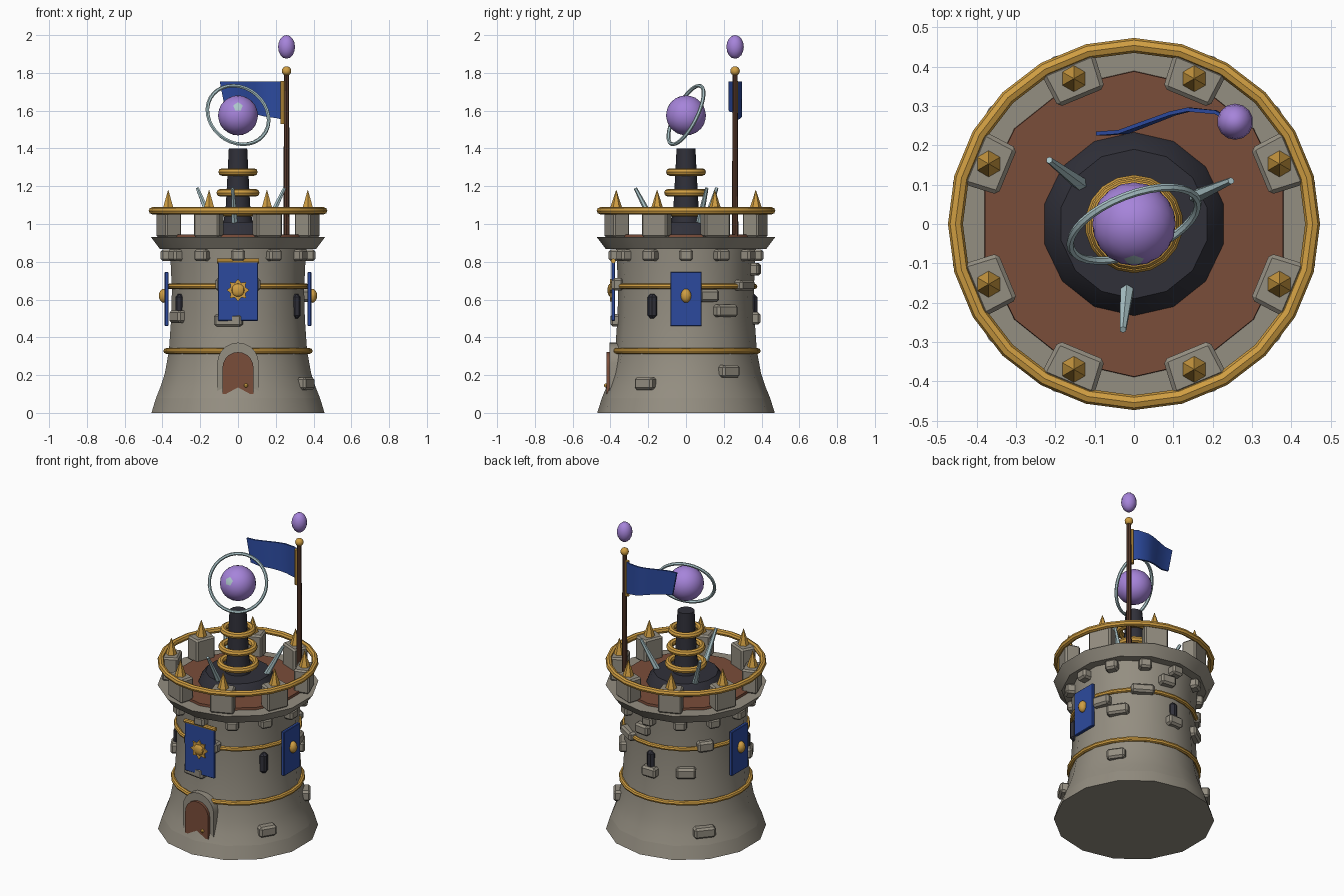
import bpy, bmesh, math
from mathutils import Vector, Matrix

if "Cube" in bpy.data.objects:
    bpy.data.objects.remove(bpy.data.objects["Cube"])

def mat(name, r, g, b):
    m = bpy.data.materials.new(name)
    m.diffuse_color = [((c / 255 + 0.055) / 1.055) ** 2.4 for c in (r, g, b)] + [1]
    m.use_nodes = True
    m.node_tree.nodes["Principled BSDF"].inputs["Base Color"].default_value = m.diffuse_color
    return m

STONE = mat("stone", 148, 142, 129)
GOLD = mat("gold", 208, 158, 66)
BLUE = mat("blue cloth", 44, 74, 158)
BROWN = mat("brown wood", 122, 77, 58)
POLE = mat("dark wood", 88, 58, 44)
DARK = mat("dark slate", 48, 48, 57)
PURPLE = mat("purple crystal", 166, 132, 218)
SILVER = mat("pale silver", 172, 198, 202)

def finish(bm, name, *mats):
    bmesh.ops.recalc_face_normals(bm, faces=bm.faces)
    me = bpy.data.meshes.new(name)
    bm.to_mesh(me)
    bm.free()
    ob = bpy.data.objects.new(name, me)
    bpy.context.collection.objects.link(ob)
    for m in mats:
        me.materials.append(m)
    bpy.ops.object.select_all(action='DESELECT')
    ob.select_set(True)
    bpy.context.view_layer.objects.active = ob
    bpy.ops.object.shade_smooth_by_angle(angle=math.radians(30))
    return ob

def lathe(name, prof, m, n=14, at=(0, 0)):
    bm = bmesh.new()
    rings = [[bm.verts.new((at[0] + r * math.sin(2 * math.pi * i / n), at[1] + r * math.cos(2 * math.pi * i / n), z))
              for i in range(n)] for r, z in prof]
    for a, b in zip(rings, rings[1:]):
        for i in range(n):
            bm.faces.new((a[i], a[(i + 1) % n], b[(i + 1) % n], b[i]))
    bm.faces.new(rings[0])
    bm.faces.new(rings[-1])
    return finish(bm, name, m)

def ring(name, R, r, loc, m, n=24, k=8, normal=(0, 0, 1)):
    bm = bmesh.new()
    rot = Vector((0, 0, 1)).rotation_difference(Vector(normal)).to_matrix()
    v = []
    for i in range(n):
        a = 2 * math.pi * i / n
        v.append([bm.verts.new(Vector(loc) + rot @ Vector((
            (R + r * math.cos(2 * math.pi * j / k)) * math.sin(a),
            (R + r * math.cos(2 * math.pi * j / k)) * math.cos(a),
            r * math.sin(2 * math.pi * j / k)))) for j in range(k)])
    for i in range(n):
        for j in range(k):
            bm.faces.new((v[i][j], v[(i + 1) % n][j], v[(i + 1) % n][(j + 1) % k], v[i][(j + 1) % k]))
    return finish(bm, name, m)

def block(name, az, r, z, size, m, bevel=0.012, taper=1.0):
    """Box at azimuth az (degrees); size = radial depth, width, height."""
    bm = bmesh.new()
    bmesh.ops.create_cube(bm, size=1)
    for v in bm.verts:
        if v.co.x < 0:
            v.co.y *= taper
        v.co = Vector((v.co.x * size[0], v.co.y * size[1], v.co.z * size[2]))
    if bevel:
        bmesh.ops.bevel(bm, geom=bm.edges[:], offset=bevel, segments=1, affect='EDGES')
    bm.transform(Matrix.Rotation(math.radians(az), 4, 'Z') @ Matrix.Translation((r, 0, z)))
    return finish(bm, name, m)

def ball(name, loc, scale, m, seg=12):
    bm = bmesh.new()
    bmesh.ops.create_uvsphere(bm, u_segments=seg, v_segments=8, radius=1)
    bm.transform(Matrix.Translation(loc) @ Matrix.Diagonal((*scale, 1)))
    return finish(bm, name, m)

def rod(name, p, q, r1, r2, m, n=6):
    p, q = Vector(p), Vector(q)
    bm = bmesh.new()
    bmesh.ops.create_cone(bm, cap_ends=True, segments=n, radius1=r1, radius2=r2, depth=(q - p).length)
    rot = Vector((0, 0, 1)).rotation_difference(q - p).to_matrix().to_4x4()
    bm.transform(Matrix.Translation((p + q) / 2) @ rot)
    return finish(bm, name, m)

def plate(name, pts, y0, y1, m):
    """Outline in x and z, pushed from y0 to y1."""
    bm = bmesh.new()
    f = bm.faces.new([bm.verts.new((x, y0, z)) for x, z in pts])
    ext = bmesh.ops.extrude_face_region(bm, geom=[f])
    for e in ext['geom']:
        if isinstance(e, bmesh.types.BMVert):
            e.co.y = y1
    return finish(bm, name, m)

def polar(r, az, z):
    return (r * math.cos(math.radians(az)), r * math.sin(math.radians(az)), z)

# Tower body, base, cornice and roof floor
lathe("base_plinth", [(.47, 0), (.445, .08), (.40, .08)], STONE)
BODY = [(.445, .08), (.42, .14), (.397, .21), (.375, .33), (.363, .5), (.359, .65), (.365, .78), (.372, .88)]
lathe("tower_wall", BODY, STONE)
lathe("cornice", [(.36, .867), (.424, .867), (.472, .93), (.36, .93)], STONE)
lathe("roof_floor", [(.39, .92), (.388, .945)], BROWN)

def wall_r(z):
    for (r0, z0), (r1, z1) in zip(BODY, BODY[1:]):
        if z0 <= z <= z1:
            return r0 + (r1 - r0) * (z - z0) / (z1 - z0)

# Gold bands
ring("lower_band", .38, .015, (0, 0, .328), GOLD)
ring("upper_band", .364, .014, (0, 0, .67), GOLD)
ring("parapet_rail", .454, .019, (0, 0, 1.07), GOLD)

# Corbels, merlons and spikes
for i in range(12):
    block("corbel", i * 30, .365, .835, (.09, .075, .062), STONE)
for i in range(8):
    az = 22.5 + 45 * i
    block("merlon", az, .395, 1.005, (.095, .145, .15), STONE, .01, .88)
    rod("merlon_spike", polar(.4, az, 1.075), polar(.4, az, 1.18), .035, .001, GOLD)

# Loose wall stones: azimuth, height, width
for az, z, w in [(-150, .51, .11), (-98, .49, .15), (-90, .68, .24), (-31, .155, .11), (35, .22, .11),
                 (35, .54, .13), (19, .62, .11), (58, .675, .14), (82, .76, .1), (90, .5, .1),
                 (125, .52, .12), (140, .155, .13), (143, .685, .1)]:
    block("wall_stone", az, wall_r(z) + .001, z, (.06, w, .066 if w != .14 else .055), STONE)

# Arrow slits
for az in (-30, 90, 210):
    block("arrow_slit", az, .353, .565, (.05, .05, .13), DARK, .016)

# Door with arched frame and knob
def arch(w, z0, z1):
    return [(-w, z0), (w, z0)] + [(w * math.cos(math.pi * i / 10), z1 + w * math.sin(math.pi * i / 10)) for i in range(11)]
plate("door_frame", arch(.11, .1, .262), -.33, -.405, STONE)
plate("door", arch(.082, .1, .24), -.33, -.422, BROWN)
ball("door_knob", (.042, -.424, .145), (.011, .011, .011), GOLD, 8)

# Front banner with rod and sun emblem
block("front_banner", -90, .385, .645, (.018, .212, .315), BLUE, .003)
rod("banner_rod", (-.112, -.385, .805), (.112, -.385, .805), .013, .013, GOLD, 8)
star = [((.06 if i % 2 == 0 else .042) * math.sin(math.pi * i / 8),
         .65 + (.06 if i % 2 == 0 else .042) * math.cos(math.pi * i / 8)) for i in range(16)]
plate("sun_emblem", star, -.39, -.402, GOLD)
ball("sun_boss", (0, -.4, .65), (.035, .016, .035), GOLD)

# Side banners
for s, az in ((1, 0), (-1, 180)):
    block("side_banner", az, .378, .603, (.02, .166, .285), BLUE, .003)
    ball("side_banner_boss", (s * .393, 0, .62), (.026, .028, .037), GOLD)

# Central pedestal with gold rings
lathe("pedestal_mound", [(.235, .94), (.225, .965), (.19, 1.01)], DARK)
lathe("pedestal_column", [(.08, 1.0), (.066, 1.1), (.056, 1.28), (.05, 1.4)], DARK)
for z, R in ((1.06, .105), (1.165, .096), (1.275, .086)):
    ring("pedestal_ring", R, .02, (0, 0, z), GOLD, 18)

# Silver prongs leaning out of the mound
for az in (143, 24, -96):
    rod("prong", polar(.16, az, .98), polar(.27, az, 1.19), .02, .009, SILVER)

# Crystal orb with pale patch, and tilted halo
bm = bmesh.new()
bmesh.ops.create_icosphere(bm, subdivisions=3, radius=.106)
bm.transform(Matrix.Rotation(-math.pi / 2, 4, 'Z'))
spot = Vector((0, -.894, .447))
for f in bm.faces:
    f.material_index = 1 if f.calc_center_median().normalized().dot(spot) > .972 else 0
bm.transform(Matrix.Translation((0, 0, 1.575)))
finish(bm, "crystal_orb", PURPLE, SILVER)
ring("orb_halo", .172, .01, (0, 0, 1.577), SILVER, 32, 6, (-.33, .84, -.43))

# Flag pole with finial and floating gem
PX, PY = .257, .26
rod("flag_pole", (PX, PY, .93), (PX, PY, 1.8), .017, .013, POLE, 8)
ball("pole_finial", (PX, PY, 1.81), (.025, .025, .025), GOLD)
ball("floating_gem", (PX, PY, 1.9375), (.046, .046, .0625), PURPLE, 14)
rod("flag_sleeve", (.237, .262, 1.53), (.237, .262, 1.757), .013, .013, GOLD, 8)

# Waving flag
path = [(.24, .265), (.206, .284), (.135, .291), (.09, .281), (.04, .263), (-.04, .234), (-.097, .23)]
bm = bmesh.new()
rows = []
for i, (x, y) in enumerate(path):
    t = i / (len(path) - 1)
    rows.append([bm.verts.new((x + .03 * t * d, y + o, 1.755 - d * (.205 - .055 * t)))
                 for o, d in ((-.005, 0), (.005, 0), (.005, 1), (-.005, 1))])
for a, b in zip(rows, rows[1:]):
    for j in range(4):
        bm.faces.new((a[j], a[(j + 1) % 4], b[(j + 1) % 4], b[j]))
bm.faces.new(rows[0])
bm.faces.new(rows[-1])
finish(bm, "flag", BLUE)
